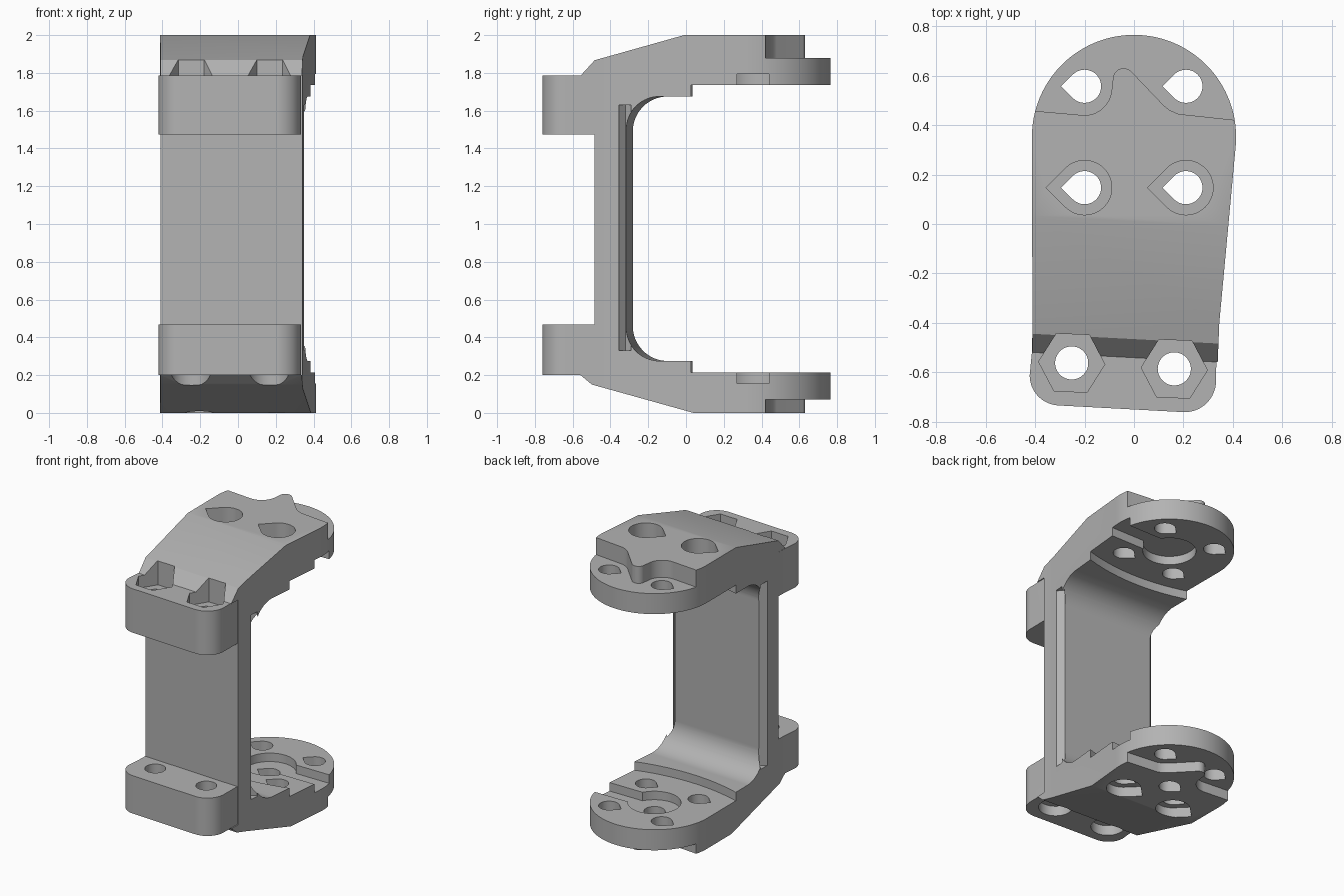
import bpy
import bmesh
from math import sin, cos, pi, radians
from mathutils import Matrix

old = bpy.data.objects.get("Cube")
if old:
    bpy.data.objects.remove(old, do_unlink=True)

grey = bpy.data.materials.new("plain grey")
grey.use_nodes = True
COLOUR = (0.45, 0.45, 0.45, 1)
grey.diffuse_color = COLOUR
grey.node_tree.nodes["Principled BSDF"].inputs["Base Color"].default_value = COLOUR

TILT = Matrix.Rotation(radians(-3), 4, "Z")


def prism(name, points, low, high, axis="Z", matrix=None):
    """Extrude a closed outline: (x, y) along z, or (y, z) along x."""
    bm = bmesh.new()

    def place(p, d):
        return (p[0], p[1], d) if axis == "Z" else (d, p[0], p[1])
    face = bm.faces.new([bm.verts.new(place(p, low)) for p in points])
    new = bmesh.ops.extrude_face_region(bm, geom=[face])["geom"]
    step = (0, 0, high - low) if axis == "Z" else (high - low, 0, 0)
    bmesh.ops.translate(bm, vec=step,
                        verts=[v for v in new if isinstance(v, bmesh.types.BMVert)])
    bmesh.ops.recalc_face_normals(bm, faces=bm.faces)
    if matrix:
        bm.transform(matrix)
    mesh = bpy.data.meshes.new(name)
    bm.to_mesh(mesh)
    bm.free()
    mesh.materials.append(grey)
    obj = bpy.data.objects.new(name, mesh)
    bpy.context.collection.objects.link(obj)
    return obj


def combine(target, tool, operation="DIFFERENCE"):
    mod = target.modifiers.new("combine", "BOOLEAN")
    mod.operation, mod.solver, mod.object = operation, "EXACT", tool
    bpy.context.view_layer.objects.active = target
    bpy.ops.object.modifier_apply(modifier=mod.name)
    bpy.data.objects.remove(tool, do_unlink=True)


def arc(cx, cy, r, start, end, steps=16):
    angles = [radians(start + (end - start) * i / steps) for i in range(steps + 1)]
    return [(cx + r * cos(a), cy + r * sin(a)) for a in angles]


def circle(cx, cy, r, steps=48):
    return arc(cx, cy, r, 0, 360, steps)[:-1]


def teardrop(cx, cy, r):
    return arc(cx, cy, r, -135, 135, 36) + [(cx - r * 2 ** 0.5, cy)]


def box(x0, x1, y0, y1):
    return [(x0, y0), (x1, y0), (x1, y1), (x0, y1)]


# C-shaped side profile with rounded inner corners
R = 0.18
INNER, FLOOR, CEILING = -0.30, 0.275, 1.675
profile = [(0.9, 0), (0.06, 0), (-0.48, 0.15), (-0.54, 0.2), (-0.467, 0.2),
           (-0.467, 1.785), (-0.54, 1.785), (-0.465, 1.867), (0.01, 2), (0.9, 2),
           (0.9, CEILING)]
profile += arc(INNER + R, CEILING - R, R, 90, 180)
profile += arc(INNER + R, FLOOR + R, R, 180, 270)
profile += [(0.9, FLOOR)]
bracket = prism("bracket_body", profile, -0.7, 0.7, "X", TILT)

# Tapered plan with a round back end
plan = [(-0.41, -0.65), (0.335, -0.65), (0.345, -0.4)]
plan += arc(0, 0.352, 0.413, -5, 180, 64)
combine(bracket, prism("plan", plan, -0.1, 2.1), "INTERSECT")

# Bolt flanges at the front
flange = [(0.335, -0.40), (-0.41, -0.40), (-0.413, -0.52)]
flange += arc(-0.30, -0.612, 0.122, 180, 267)
flange += arc(0.205, -0.634, 0.127, -93, 0)
for low, high in ((0.2, 0.467), (1.475, 1.785)):
    combine(bracket, prism("flange", flange, low, high), "UNION")

# Bearing faces, leaving a shallow curved lip at the inner bend
combine(bracket, prism("bearing_gap", circle(0, 1.33, 1.36, 160), 0.215, 1.735))

# Chamfers on the inner column edges
for side, y in ((-0.41, -0.28), (0.345, -0.32)):
    s = 0.04
    diamond = [(side - s, y), (side, y - s), (side + s, y), (side, y + s)]
    combine(bracket, prism("edge_chamfer", diamond, 0.33, 1.63))

# Stepped outer faces of the round end
ledge = [(-0.6, 0.475)] + arc(-0.2, 0.55, 0.11, -95, -5, 12)
ledge += arc(-0.042, 0.587, 0.043, 175, 45, 12)
ledge += [(0.12, 0.48), (0.145, 0.46), (0.18, 0.445), (0.6, 0.40), (0.6, 0.9), (-0.6, 0.9)]
for low, high in ((-0.1, 0.07), (1.88, 2.1)):
    combine(bracket, prism("ledge", ledge, low, high))

# Four teardrop screw holes, the inner pair with sunk heads
CENTRE = 0.352
for x in (-0.2, 0.21):
    for y in (0.147, 0.557):
        combine(bracket, prism("screw_hole", teardrop(x, y, 0.067), -0.1, 2.1))
    for low, high in ((-0.1, 0.07), (1.88, 2.1)):
        combine(bracket, prism("head_recess", teardrop(x, 0.147, 0.11), low, high))
combine(bracket, prism("centre_hole", teardrop(0, CENTRE, 0.067), -0.1, 0.5))

# Round recess and side groove in each bearing face
for low, high in ((0.155, 0.3), (1.65, 1.795)):
    combine(bracket, prism("round_recess", circle(0, CENTRE, 0.17), low, high))
    combine(bracket, prism("side_groove", box(0.05, 0.6, 0.27, 0.44), low, high))

# Flange bolts: nut pockets above, round head pockets below
for x, y in ((-0.252, -0.562), (0.163, -0.586)):
    combine(bracket, prism("bolt_hole", circle(x, y, 0.067), -0.1, 2.1))
    hexagon = [(x + 0.134 * cos(i * pi / 3 - 0.04), y + 0.134 * sin(i * pi / 3 - 0.04))
               for i in range(6)]
    combine(bracket, prism("nut_pocket", hexagon, 1.70, 2.1))
    combine(bracket, prism("head_pocket", circle(x, y, 0.108), -0.1, 0.27))

# Smooth curves, crisp edges
bpy.ops.object.select_all(action="DESELECT")
bracket.select_set(True)
bpy.context.view_layer.objects.active = bracket
bpy.ops.object.shade_smooth_by_angle(angle=radians(25))
weighted = bracket.modifiers.new("weighted_normals", "WEIGHTED_NORMAL")
weighted.keep_sharp = True
